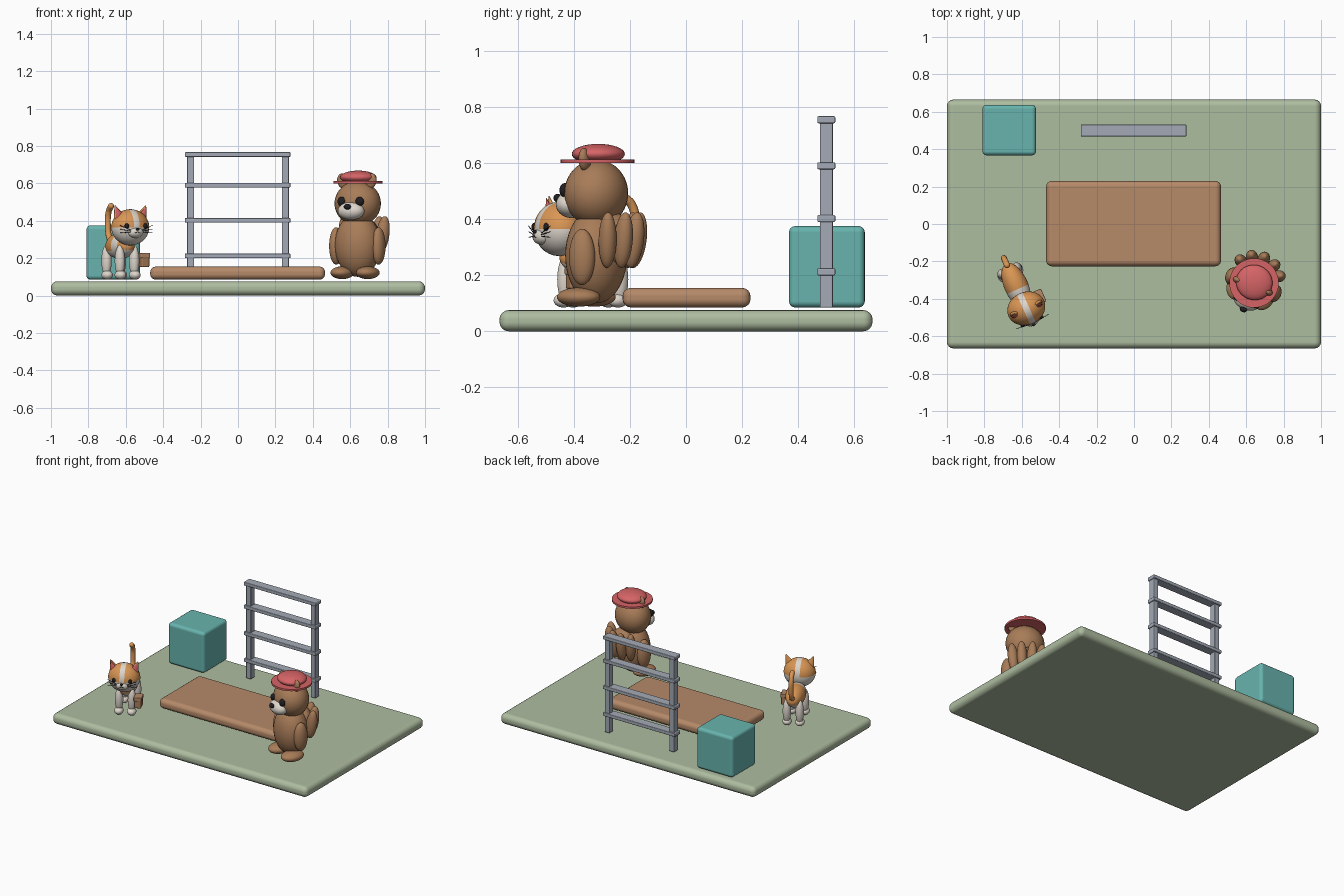
import bpy
import bmesh
from math import radians, sin, cos, pi
from mathutils import Matrix, Vector, Euler

cube = bpy.data.objects.get("Cube")
if cube:
    bpy.data.objects.remove(cube, do_unlink=True)


def material(name, rgb):
    """Material from an sRGB 0-255 colour."""
    lin = [((c / 255 + 0.055) / 1.055) ** 2.4 for c in rgb] + [1]
    m = bpy.data.materials.new(name)
    m.use_nodes = True
    m.diffuse_color = lin
    m.node_tree.nodes["Principled BSDF"].inputs["Base Color"].default_value = lin
    return m


SAGE = material("sage green", (174, 189, 160))
TAN = material("mat brown", (182, 138, 105))
FUR = material("fur brown", (168, 124, 88))
TEAL = material("teal", (104, 180, 174))
STEEL = material("steel grey", (163, 170, 182))
RED = material("soft red", (214, 100, 102))
BLACK = material("black", (32, 30, 32))
CREAM = material("cream", (222, 214, 204))
ORANGE = material("orange", (218, 150, 84))

WORLD = Matrix.Identity(4)


def frame(x, y, yaw):
    return Matrix.Translation((x, y, 0)) @ Matrix.Rotation(radians(yaw), 4, "Z")


def finish(name, bm, mats, place, loc, rot, smooth=True):
    mesh = bpy.data.meshes.new(name)
    for f in bm.faces:
        f.smooth = smooth
    bm.to_mesh(mesh)
    bm.free()
    for m in mats:
        mesh.materials.append(m)
    ob = bpy.data.objects.new(name, mesh)
    bpy.context.collection.objects.link(ob)
    turn = Euler([radians(a) for a in rot]).to_matrix().to_4x4()
    ob.matrix_world = place @ Matrix.Translation(loc) @ turn
    return ob


def orb(name, mat, loc, size, place=WORLD, rot=(0, 0, 0), axis=None, rule=None, mats=None):
    """Ellipsoid with radii size; axis turns the poles, rule picks a material per face."""
    bm = bmesh.new()
    bmesh.ops.create_uvsphere(bm, u_segments=32, v_segments=20, radius=1)
    if axis:
        bm.transform(Matrix.Rotation(pi / 2, 4, axis))
    if rule:
        for f in bm.faces:
            f.material_index = rule(f.calc_center_median())
    bm.transform(Matrix.Diagonal((*size, 1)))
    return finish(name, bm, mats or [mat], place, loc, rot)


def box(name, mat, loc, size, bevel, place=WORLD):
    bm = bmesh.new()
    bmesh.ops.create_cube(bm, size=1)
    bm.transform(Matrix.Diagonal((*size, 1)))
    ob = finish(name, bm, [mat], place, loc, (0, 0, 0))
    mod = ob.modifiers.new("rounded edges", "BEVEL")
    mod.width, mod.segments, mod.harden_normals = bevel, 4, True
    return ob


def cone(name, mat, loc, r1, r2, depth, place, rot=(0, 0, 0), flat=1, sides=32):
    bm = bmesh.new()
    bmesh.ops.create_cone(bm, cap_ends=True, segments=sides, radius1=r1, radius2=r2, depth=depth)
    bm.transform(Matrix.Diagonal((1, flat, 1, 1)))
    ob = finish(name, bm, [mat], place, loc, rot)
    with bpy.context.temp_override(object=ob, active_object=ob, selected_objects=[ob],
                                   selected_editable_objects=[ob]):
        bpy.ops.object.shade_smooth_by_angle(angle=radians(40))
    return ob


def tube(name, mat, points, radius, place):
    cu = bpy.data.curves.new(name, "CURVE")
    cu.dimensions = "3D"
    cu.bevel_depth, cu.bevel_resolution, cu.use_fill_caps = radius, 3, True
    sp = cu.splines.new("BEZIER")
    sp.bezier_points.add(len(points) - 1)
    for p, co in zip(sp.bezier_points, points):
        p.co = co
        p.handle_left_type = p.handle_right_type = "AUTO"
    cu.materials.append(mat)
    ob = bpy.data.objects.new(name, cu)
    bpy.context.collection.objects.link(ob)
    ob.matrix_world = place


SIDES = (("left", 1), ("right", -1))

# Ground, mat and storage block
box("ground_slab", SAGE, (0, 0, 0.038), (2, 1.33, 0.076), 0.034)
box("exercise_mat", TAN, (-0.002, 0.002, 0.12), (0.935, 0.456, 0.07), 0.03)
box("storage_block", TEAL, (-0.667, 0.502, 0.23), (0.286, 0.27, 0.29), 0.022)

# Climbing frame
for side, s in SIDES:
    box(side + "_post", STEEL, (0.253 * s, 0.5, 0.422), (0.038, 0.046, 0.675), 0.005)
for i, z in enumerate((0.212, 0.402, 0.59, 0.754)):
    box(f"rung_{i + 1}", STEEL, (-0.002, 0.5, z), (0.565, 0.064, 0.025), 0.005)

# Bear: body, head and face
bear = frame(0.64, -0.32, -22)
orb("bear_body", FUR, (0, 0, 0.27), (0.125, 0.108, 0.17), bear)
orb("bear_head", FUR, (0, 0, 0.492), (0.126, 0.112, 0.12), bear)
orb("bear_muzzle", CREAM, (0, -0.095, 0.452), (0.074, 0.052, 0.048), bear)
orb("bear_nose", BLACK, (0, -0.148, 0.475), (0.02, 0.014, 0.015), bear)
for side, s in SIDES:
    orb(f"bear_{side}_eye", BLACK, (0.052 * s, -0.1, 0.503), (0.023, 0.018, 0.025), bear)
    orb(f"bear_{side}_ear", FUR, (0.08 * s, -0.012, 0.612), (0.032, 0.02, 0.042), bear, (0, 15 * s, 0))
    orb(f"bear_{side}_arm", FUR, (0.122 * s, -0.005, 0.265), (0.036, 0.048, 0.1), bear)
    orb(f"bear_{side}_foot", FUR, (0.074 * s, -0.038, 0.122), (0.06, 0.08, 0.034), bear)

# Bear: bushy tail as a fan of lobes
orb("bear_tail_core", FUR, (0, 0.075, 0.32), (0.09, 0.07, 0.1), bear)
for i in range(5):
    a = radians(30 * (i - 2))
    orb(f"bear_tail_lobe_{i + 1}", FUR, (0.125 * sin(a), 0.03 + 0.115 * cos(a), 0.325),
        (0.032, 0.036, 0.1), bear, (-8, 0, -30 * (i - 2)))

# Bear: hat
cone("hat_brim", RED, (0, 0.005, 0.606), 0.132, 0.132, 0.013, bear)
orb("hat_crown", RED, (0, 0.008, 0.632), (0.098, 0.094, 0.036), bear)

# Cat: body, head and tail
cat = frame(-0.63, -0.33, 24)
coat = [ORANGE, CREAM]
orb("cat_body", None, (0, 0, 0.265), (0.064, 0.13, 0.07), cat, axis="X", mats=coat,
    rule=lambda c: int(c.z < -0.3 or -0.6 < c.y < -0.1))
orb("cat_head", None, (0, -0.133, 0.365), (0.104, 0.088, 0.097), cat, axis="Y", mats=coat,
    rule=lambda c: int(c.z < 0 or abs(c.x) < 0.22))
orb("cat_muzzle", CREAM, (0, -0.2, 0.338), (0.045, 0.032, 0.03), cat)
orb("cat_nose", BLACK, (0, -0.229, 0.355), (0.01, 0.007, 0.007), cat)
tube("cat_tail", ORANGE, [(0, 0.09, 0.28), (0, 0.14, 0.305), (0, 0.162, 0.38),
                          (0, 0.15, 0.45), (0, 0.12, 0.478)], 0.016, cat)
orb("cat_tail_tip", ORANGE, (0, 0.12, 0.478), (0.016, 0.016, 0.016), cat)

# Cat: mirrored face parts and legs
for side, s in SIDES:
    orb(f"cat_{side}_eye", BLACK, (0.053 * s, -0.208, 0.372), (0.013, 0.009, 0.014), cat)
    cone(f"cat_{side}_ear", ORANGE, (0.076 * s, -0.133, 0.446), 0.036, 0.003, 0.076, cat, (0, 22 * s, 0), 0.5)
    cone(f"cat_{side}_inner_ear", RED, (0.076 * s, -0.144, 0.446), 0.026, 0.002, 0.06, cat, (0, 22 * s, 0), 0.5)
    for i in (-1, 0, 1):
        tube(f"cat_{side}_whisker_{i + 2}", BLACK,
             [(0.035 * s, -0.218, 0.345 + 0.006 * i), (0.095 * s, -0.21, 0.355 + 0.02 * i)], 0.0015, cat)
    tube(f"cat_{side}_mouth", BLACK, [(0, -0.232, 0.344), (0.01 * s, -0.231, 0.335),
                                      (0.022 * s, -0.225, 0.338)], 0.0015, cat)
    for end, y in (("front", -0.09), ("back", 0.085)):
        orb(f"cat_{side}_{end}_leg", CREAM, (0.042 * s, y, 0.185), (0.027, 0.03, 0.085), cat)
        orb(f"cat_{side}_{end}_paw", CREAM, (0.042 * s, y - 0.008, 0.11), (0.03, 0.036, 0.025), cat)

# Cat: side bag with a flap
box("bag", FUR, (0.088, -0.104, 0.188), (0.045, 0.07, 0.072), 0.006, cat)
box("bag_flap", TAN, (0.088, -0.104, 0.215), (0.053, 0.074, 0.026), 0.005, cat)
